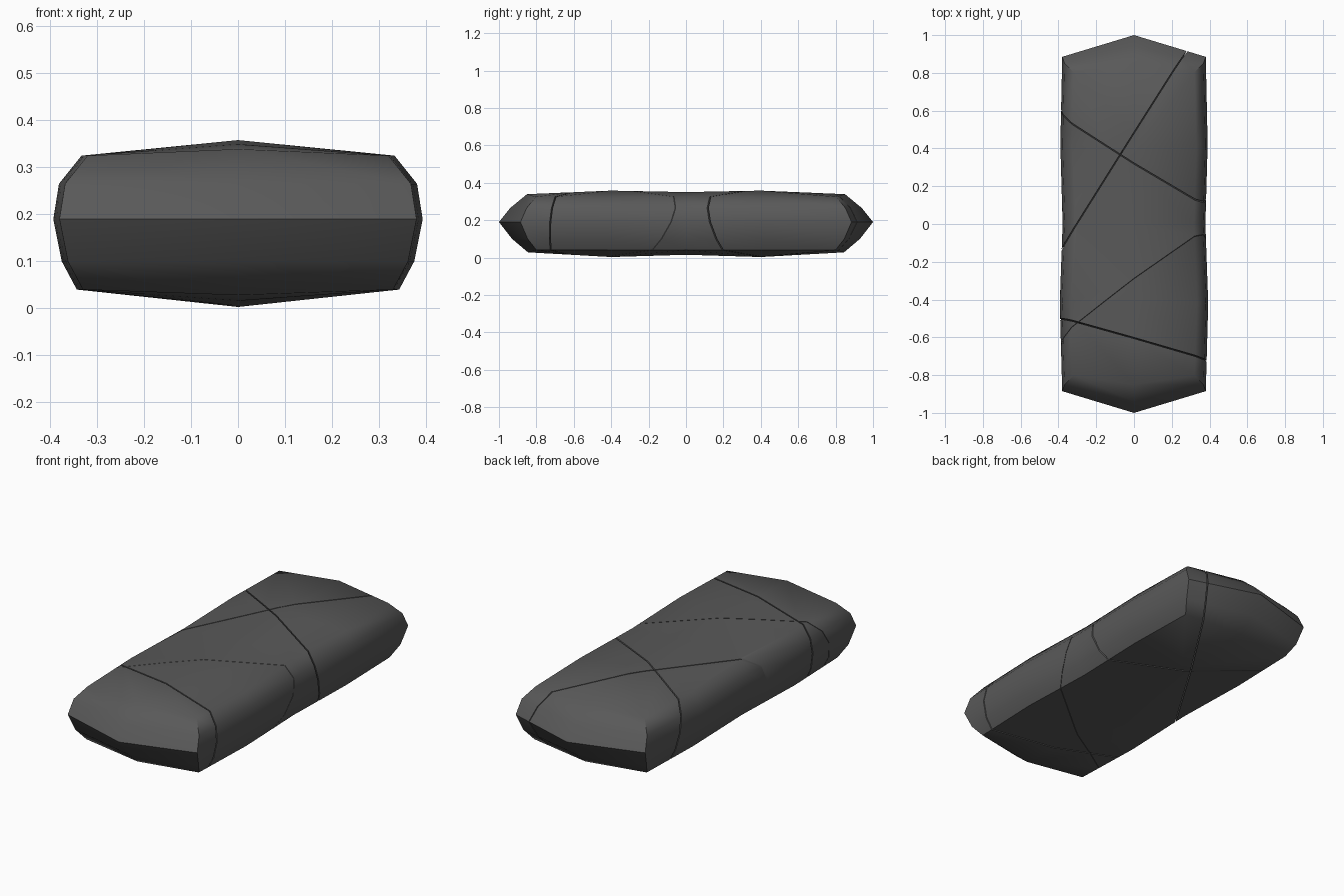
import bpy, bmesh
from mathutils import Vector

if "Cube" in bpy.data.objects:
    bpy.data.objects.remove(bpy.data.objects["Cube"])

stone = bpy.data.materials.new("dark grey stone")
stone.diffuse_color = (0.1, 0.1, 0.1, 1)
stone.use_nodes = True
stone.node_tree.nodes["Principled BSDF"].inputs["Base Color"].default_value = stone.diffuse_color

# Plan outline of the slab, one side; mirrored for the other
right = [(0.38, 0.885), (0.39, 0.42), (0.378, 0), (0.393, -0.42), (0.38, -0.885)]
outline = [(0, 1)] + right + [(0, -1)] + [(-x, y) for x, y in reversed(right)]
# height, inset across, inset along
levels = [(0.04, 0.05, 0.155), (0.1, 0.018, 0.07), (0.19, 0, 0),
          (0.265, 0.012, 0.06), (0.325, 0.06, 0.15)]


def slab():
    bm = bmesh.new()
    rings = []
    for z, ix, iy in levels:
        ring = []
        for x, y in outline:
            nx = x - ix * (x > 0) + ix * (x < 0)
            k = 1 if x == 0 else 0.55
            if abs(y) > 0.8:
                ny = y - iy * k * (1 if y > 0 else -1)
            else:
                ny = y
            nz = z
            if x == 0:
                nz += 0.014 if z > 0.3 else -0.012 if z < 0.05 else 0
            ring.append(bm.verts.new((nx, ny, nz)))
        rings.append(ring)
    n = len(outline)
    for a, b in zip(rings, rings[1:]):
        for i in range(n):
            j = (i + 1) % n
            bm.faces.new((a[i], a[j], b[j], b[i]))
    # shallow ridge along the top and the underside
    for ring, zs in ((rings[-1], (0.358, 0.35, 0.358)), (rings[0], (0.003, 0.015, 0.003))):
        spine = [ring[0]] + [bm.verts.new((0, y, z)) for y, z in zip((0.4, 0, -0.4), zs)] + [ring[6]]
        for side in (ring[1:6], ring[:6:-1]):
            bm.faces.new((spine[0], side[0], side[1], spine[1]))
            bm.faces.new((spine[1], side[1], side[2], spine[2]))
            bm.faces.new((spine[2], side[2], side[3], spine[3]))
            bm.faces.new((spine[3], side[3], side[4], spine[4]))
    bmesh.ops.recalc_face_normals(bm, faces=bm.faces)
    return bm


def half(bm, co, no):
    """Keep the part of the solid behind the plane and cap the cut."""
    bm = bm.copy()
    geom = bm.verts[:] + bm.edges[:] + bm.faces[:]
    cut = bmesh.ops.bisect_plane(bm, geom=geom, plane_co=co, plane_no=no, clear_outer=True)
    edges = [e for e in cut["geom_cut"] if isinstance(e, bmesh.types.BMEdge)]
    if edges:
        bmesh.ops.holes_fill(bm, edges=edges)
    return bm


# Cracks: point on top, direction across top, direction down the side, half gap
cracks = [((-0.07, 0.37, 0.33), (0.77, -0.475, 0), (0, 0.065, -0.25), 0.003),
          ((-0.07, 0.37, 0.33), (0.53, 0.84, 0), (0, -0.02, -0.25), 0.0025),
          ((0, -0.605, 0.33), (0.77, -0.22, 0), (0, -0.02, -0.25), 0.003),
          ((0, -0.30, 0.33), (0.73, 0.54, 0), (0, -0.11, -0.25), 0.0012)]

pieces = [slab()]
for co, along, down, gap in cracks:
    no = Vector(along).cross(Vector(down)).normalized()
    co = Vector(co)
    split = []
    for p in pieces:
        split += [half(p, co - no * gap, no), half(p, co + no * gap, -no)]
    pieces = [p for p in split if len(p.faces) > 3]

# Broken fragments of the slab
for bm in pieces:
    bmesh.ops.recalc_face_normals(bm, faces=bm.faces)
    me = bpy.data.meshes.new("slab_fragment")
    bm.to_mesh(me)
    me.materials.append(stone)
    ob = bpy.data.objects.new("slab_fragment", me)
    bpy.context.collection.objects.link(ob)
    bpy.ops.object.select_all(action='DESELECT')
    ob.select_set(True)
    bpy.context.view_layer.objects.active = ob
    bpy.ops.object.shade_smooth_by_angle(angle=0.87)
